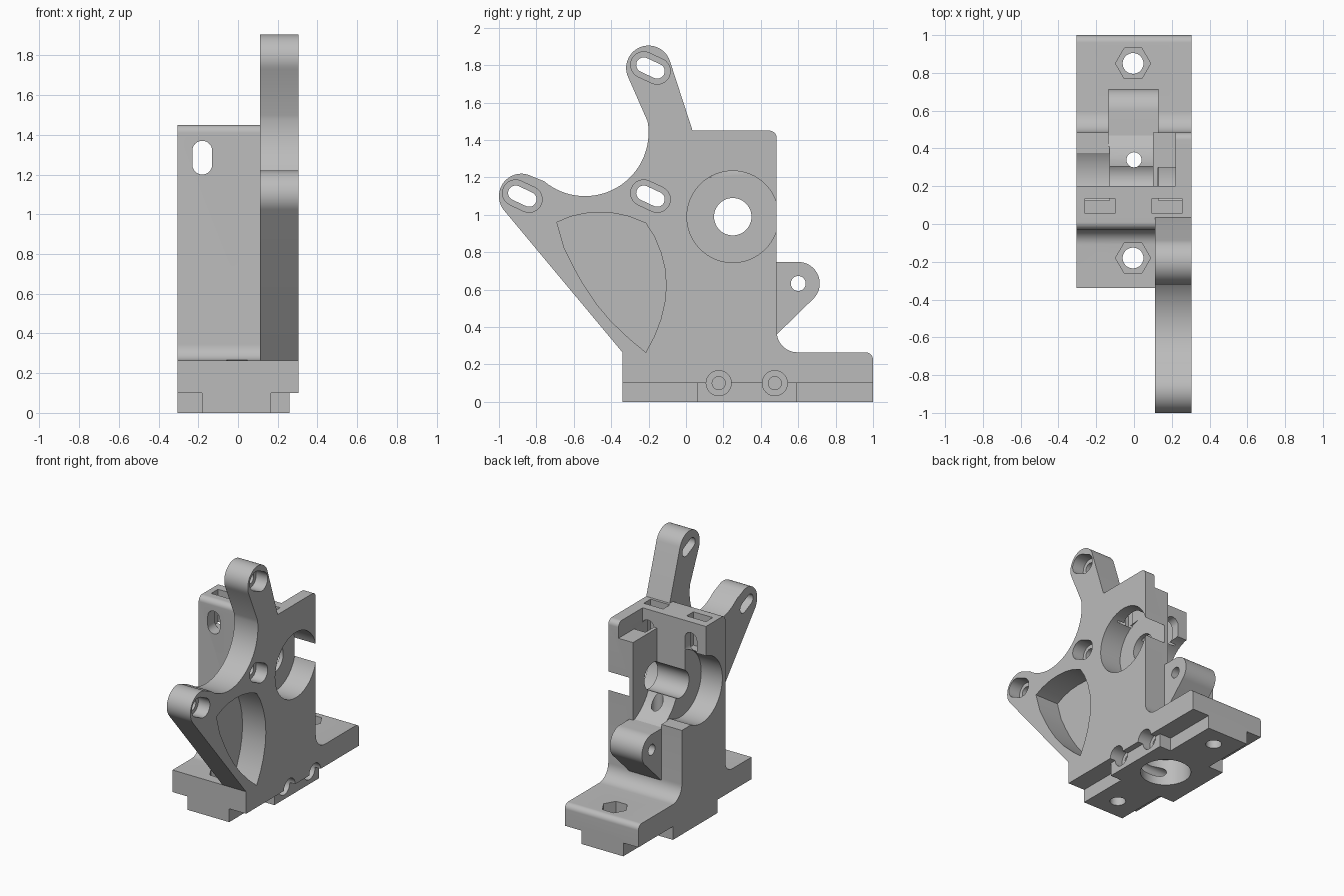
import bpy, bmesh
from math import sin, cos, radians

old = bpy.data.objects.get("Cube")
if old:
    bpy.data.objects.remove(old, do_unlink=True)

grey = bpy.data.materials.new("plain grey")
grey.use_nodes = True
grey.diffuse_color = (0.5, 0.5, 0.5, 1)
grey.node_tree.nodes["Principled BSDF"].inputs["Base Color"].default_value = (0.5, 0.5, 0.5, 1)


def arc(cx, cy, r, a0, a1, n=12):
    angles = [radians(a0 + (a1 - a0) * i / n) for i in range(n + 1)]
    return [(cx + r * cos(a), cy + r * sin(a)) for a in angles]


def circle(cx, cy, r, n=48):
    return arc(cx, cy, r, 0, 360, n)[:-1]


def rect(a0, b0, a1, b1):
    return [(a0, b0), (a1, b0), (a1, b1), (a0, b1)]


def slot(cx, cy, r, half, tilt):
    dx, dy = half * cos(radians(tilt)), half * sin(radians(tilt))
    return (arc(cx + dx, cy + dy, r, tilt - 90, tilt + 90)
            + arc(cx - dx, cy - dy, r, tilt + 90, tilt + 270))


def prism(name, profile, lo, hi, axis="x"):
    """Extrude a 2D profile along one axis."""
    place = {"x": lambda a, b, h: (h, a, b),
             "y": lambda a, b, h: (a, h, b),
             "z": lambda a, b, h: (a, b, h)}[axis]
    bm = bmesh.new()
    low = [bm.verts.new(place(a, b, lo)) for a, b in profile]
    high = [bm.verts.new(place(a, b, hi)) for a, b in profile]
    bm.faces.new(low)
    bm.faces.new(high)
    n = len(low)
    for i in range(n):
        j = (i + 1) % n
        bm.faces.new((low[i], low[j], high[j], high[i]))
    bmesh.ops.recalc_face_normals(bm, faces=bm.faces)
    mesh = bpy.data.meshes.new(name)
    bm.to_mesh(mesh)
    bm.free()
    mesh.materials.append(grey)
    ob = bpy.data.objects.new(name, mesh)
    bpy.context.collection.objects.link(ob)
    return ob


def select(ob):
    bpy.ops.object.select_all(action="DESELECT")
    ob.select_set(True)
    bpy.context.view_layer.objects.active = ob


def combine(ob, tool, operation="DIFFERENCE"):
    tool.hide_render = True
    mod = ob.modifiers.new("combine", "BOOLEAN")
    mod.operation = operation
    mod.solver = "EXACT"
    mod.object = tool
    select(ob)
    bpy.ops.object.modifier_apply(modifier=mod.name)
    bpy.data.objects.remove(tool, do_unlink=True)


def cut(ob, profile, lo, hi, axis="x"):
    combine(ob, prism("cutter", profile, lo, hi, axis))


# Main block with base flange, filleted into the upright
W = 0.305
body = prism("main_block",
             [(-0.34, 0.1), (1, 0.1)] + arc(0.96, 0.225, 0.04, 0, 90)
             + arc(0.595, 0.375, 0.11, 270, 180)
             + arc(0.445, 1.41, 0.04, 0, 90) + arc(0.01, 1.41, 0.04, 90, 180)
             + arc(-0.11, 0.345, 0.08, 0, -90) + [(-0.34, 0.265)], -W, W)

# Motor mounting plate with two arms
plate = prism("motor_plate",
              [(-0.34, 0.1), (0.4, 0.1), (0.4, 1.45), (0.035, 1.45)]
              + arc(-0.2, 1.785, 0.12, 18, 208, 24)
              + arc(-0.54, 1.44, 0.34, 10, -130, 32)
              + arc(-0.88, 1.1, 0.12, 60, 220, 24)
              + [(-0.34, 0.265)], 0.11, W)
combine(body, plate, "UNION")

# Cross-shaped foot
foot = prism("foot", [(-0.18, -0.34), (0.165, -0.34), (0.165, 0.06), (0.26, 0.06),
                      (0.26, 0.59), (0.165, 0.59), (0.165, 1), (-0.18, 1),
                      (-0.18, 0.59), (-W, 0.59), (-W, 0.06), (-0.18, 0.06)],
             0, 0.12, "z")
combine(body, foot, "UNION")

# Triangular window in the plate
window = [(-0.69, 0.96), (-0.65, 0.82), (-0.6, 0.72), (-0.55, 0.63), (-0.48, 0.525),
          (-0.4, 0.43), (-0.3, 0.335), (-0.215, 0.265), (-0.17, 0.35), (-0.135, 0.44),
          (-0.112, 0.54), (-0.106, 0.62), (-0.112, 0.71), (-0.135, 0.8), (-0.17, 0.885),
          (-0.215, 0.955), (-0.3, 0.99), (-0.38, 1.008), (-0.46, 1.013),
          (-0.54, 1.008), (-0.62, 0.99)]
cut(body, window, 0.112, 0.4)

# Counterbored motor slots
for y, z in ((-0.19, 1.785), (-0.875, 1.1), (-0.19, 1.1)):
    cut(body, slot(y, z, 0.07, 0.04, -25), 0.21, 0.4)
    cut(body, slot(y, z, 0.04, 0.04, -25), 0.05, 0.4)

# Rear opening: outer pocket, centre channel and step on the plate
cut(body, rect(0.25, 0.78, 0.6, 1.5), -0.4, -0.13)
cut(body, rect(0.2, 1.05, 0.6, 1.5), -0.41, 0.1)
cut(body, circle(0.6, 1.05, 0.33, 64), -0.135, 0.1)
cut(body, rect(0.2, 1.33, 0.6, 1.5), 0.09, 0.22)

# Bearing seats and shaft bore
cut(body, circle(0.25, 0.99, 0.245, 64), -0.42, -0.13)
cut(body, circle(0.25, 0.99, 0.245, 64), 0.13, 0.42)
cut(body, circle(0.25, 0.99, 0.1), -0.45, 0.45)

# Clamp screw slots with nut pockets open to the top
for x, front in ((-0.18, -0.2), (0.175, 0.0)):
    cut(body, slot(x, 1.285, 0.05, 0.035, 90), front, 0.3, "y")
    cut(body, rect(x - 0.08, 0.055, x + 0.08, 0.135), 1.2, 1.6, "z")

# Base mounting holes with hexagonal nut recesses
for y in (0.85, -0.18):
    cut(body, circle(-0.005, y, 0.093, 6), 0.17, 0.4, "z")
    cut(body, circle(-0.005, y, 0.055), -0.1, 0.3, "z")

# Round socket underneath and feed hole above it
cut(body, circle(0, 0.34, 0.175), -0.1, 0.2, "z")
cut(body, circle(0, 0.34, 0.04, 32), 0.1, 1.0, "z")

# Cross screws with counterbores
for y in (0.175, 0.475):
    cut(body, circle(y, 0.1, 0.067), 0.2, 0.5)
    cut(body, circle(y, 0.1, 0.035, 32), -0.2, 0.5)

# Hinge lug at the rear
lug = prism("hinge_lug", [(0.44, 0.32), (0.485, 0.36)]
            + arc(0.6, 0.633, 0.115, -45, 90, 24) + [(0.44, 0.748)], -0.135, 0.13)
cut(lug, circle(0.6, 0.633, 0.04, 32), -0.3, 0.3)

for ob in (body, lug):
    select(ob)
    bpy.ops.object.shade_smooth_by_angle(angle=radians(30))
